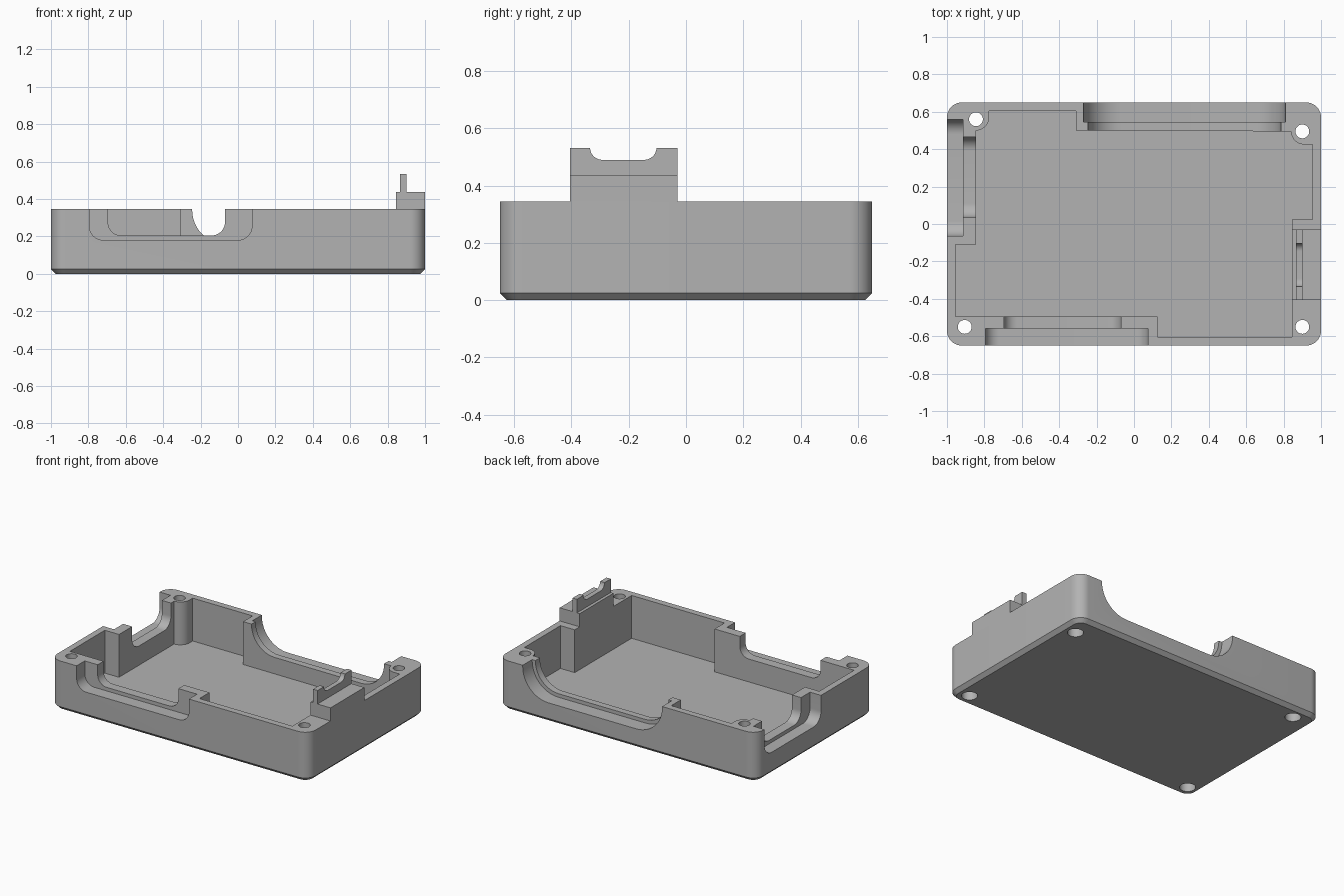
import bpy
import bmesh
from math import sin, cos, radians
from mathutils import Vector

old = bpy.data.objects.get("Cube")
if old:
    bpy.data.objects.remove(old, do_unlink=True)

grey = bpy.data.materials.new("mid_grey")
grey.use_nodes = True
colour = (0.45, 0.45, 0.45, 1)
grey.diffuse_color = colour
grey.node_tree.nodes["Principled BSDF"].inputs["Base Color"].default_value = colour

TOP, FLOOR = 0.345, 0.045


def arc(cx, cy, r, start, end, steps=12):
    angles = [radians(start + (end - start) * i / steps) for i in range(steps + 1)]
    return [(cx + r * cos(a), cy + r * sin(a)) for a in angles]


def loft(name, loops):
    """Closed solid through loops with equal point counts."""
    bm = bmesh.new()
    rings = [[bm.verts.new(p) for p in loop] for loop in loops]
    for a, b in zip(rings, rings[1:]):
        for i in range(len(a)):
            j = (i + 1) % len(a)
            bm.faces.new((a[i], a[j], b[j], b[i]))
    bm.faces.new(rings[0])
    bm.faces.new(rings[-1])
    bmesh.ops.recalc_face_normals(bm, faces=bm.faces)
    mesh = bpy.data.meshes.new(name)
    bm.to_mesh(mesh)
    bm.free()
    mesh.materials.append(grey)
    obj = bpy.data.objects.new(name, mesh)
    bpy.context.collection.objects.link(obj)
    return obj


def prism(name, outline, axis, lo, hi):
    """Extrude a 2D outline along one axis."""
    def place(p, d):
        return {"x": (d, p[0], p[1]), "y": (p[0], d, p[1]), "z": (p[0], p[1], d)}[axis]
    return loft(name, [[Vector(place(p, d)) for p in outline] for d in (lo, hi)])


def rounded_rect(hx, hy, r):
    return (arc(hx - r, hy - r, r, 0, 90) + arc(r - hx, hy - r, r, 90, 180)
            + arc(r - hx, r - hy, r, 180, 270) + arc(hx - r, r - hy, r, 270, 360))


def u_shape(lo, hi, bottom, r, top=0.6):
    return ([(lo, top)] + arc(lo + r, bottom + r, r, 180, 270)
            + arc(hi - r, bottom + r, r, 270, 360) + [(hi, top)])


def cut(target, cutter):
    mod = target.modifiers.new("cut", "BOOLEAN")
    mod.operation = "DIFFERENCE"
    mod.solver = "EXACT"
    mod.object = cutter
    bpy.context.view_layer.objects.active = target
    bpy.ops.object.modifier_apply(modifier=mod.name)
    bpy.data.objects.remove(cutter, do_unlink=True)


# Tray body with rounded corners and a chamfered underside
c = 0.025
sections = [(c, 0), (0, c), (0, TOP)]
tray = loft("tray_body", [[Vector((x, y, z)) for x, y in rounded_rect(1 - i, 0.65 - i, 0.08 - i)]
                          for i, z in sections])

# Stepped cavity leaving posts around the screw holes
cavity = ([(-0.775, 0.605), (-0.31, 0.605), (-0.31, 0.5)]
          + arc(0.91, 0.495, 0.07, 180, 270)
          + [(0.955, 0.425), (0.955, 0.025), (0.845, 0.025), (0.845, -0.605),
             (0.125, -0.605), (0.125, -0.495), (-0.955, -0.495), (-0.955, -0.11),
             (-0.845, -0.11)]
          + arc(-0.845, 0.57, 0.07, 270, 360))
cut(tray, prism("cavity_cutter", cavity, "z", FLOOR, 0.6))

# Stepped wall openings: axis, then outer and inner (lo, hi, bottom, radius, depth range)
openings = [
    ("y", (-0.795, 0.075, 0.18, 0.075, -0.8, -0.56), (-0.695, -0.07, 0.205, 0.07, -0.7, -0.47)),
    ("y", (-0.27, 0.81, 0.135, 0.2, 0.545, 0.8), (-0.245, 0.785, 0.16, 0.18, 0.47, 0.7)),
    ("x", (-0.065, 0.56, 0.155, 0.08, -1.2, -0.915), (0.035, 0.465, 0.18, 0.075, -1.1, -0.82)),
]
for axis, *steps in openings:
    for lo, hi, bottom, r, near, far in steps:
        cut(tray, prism("opening_cutter", u_shape(lo, hi, bottom, r), axis, near, far))

# Screw holes with a wider recess underneath
for x, y in [(-0.845, 0.56), (0.9, 0.495), (0.9, -0.55), (-0.905, -0.55)]:
    for r, depth in ((0.037, 0.6), (0.051, 0.08)):
        cut(tray, prism("hole_cutter", arc(x, y, r, 0, 350, 35), "z", -0.1, depth))

# Raised block on the left wall
block = [(0.845, -0.405), (1, -0.405), (1, -0.03), (0.845, -0.03)]
raised_block = prism("raised_block", block, "z", TOP, 0.437)

# Thin fin with a rounded saddle in its upper edge
saddle = u_shape(-0.335, -0.103, 0.49, 0.043, 0.532)
fin_outline = [(-0.405, 0.437), (-0.405, 0.532)] + saddle + [(-0.03, 0.532), (-0.03, 0.437)]
fin = prism("saddle_fin", fin_outline, "x", 0.866, 0.9)

bpy.ops.object.select_all(action="DESELECT")
for obj in (tray, raised_block, fin):
    obj.select_set(True)
bpy.context.view_layer.objects.active = tray
bpy.ops.object.shade_smooth_by_angle(angle=radians(30))
